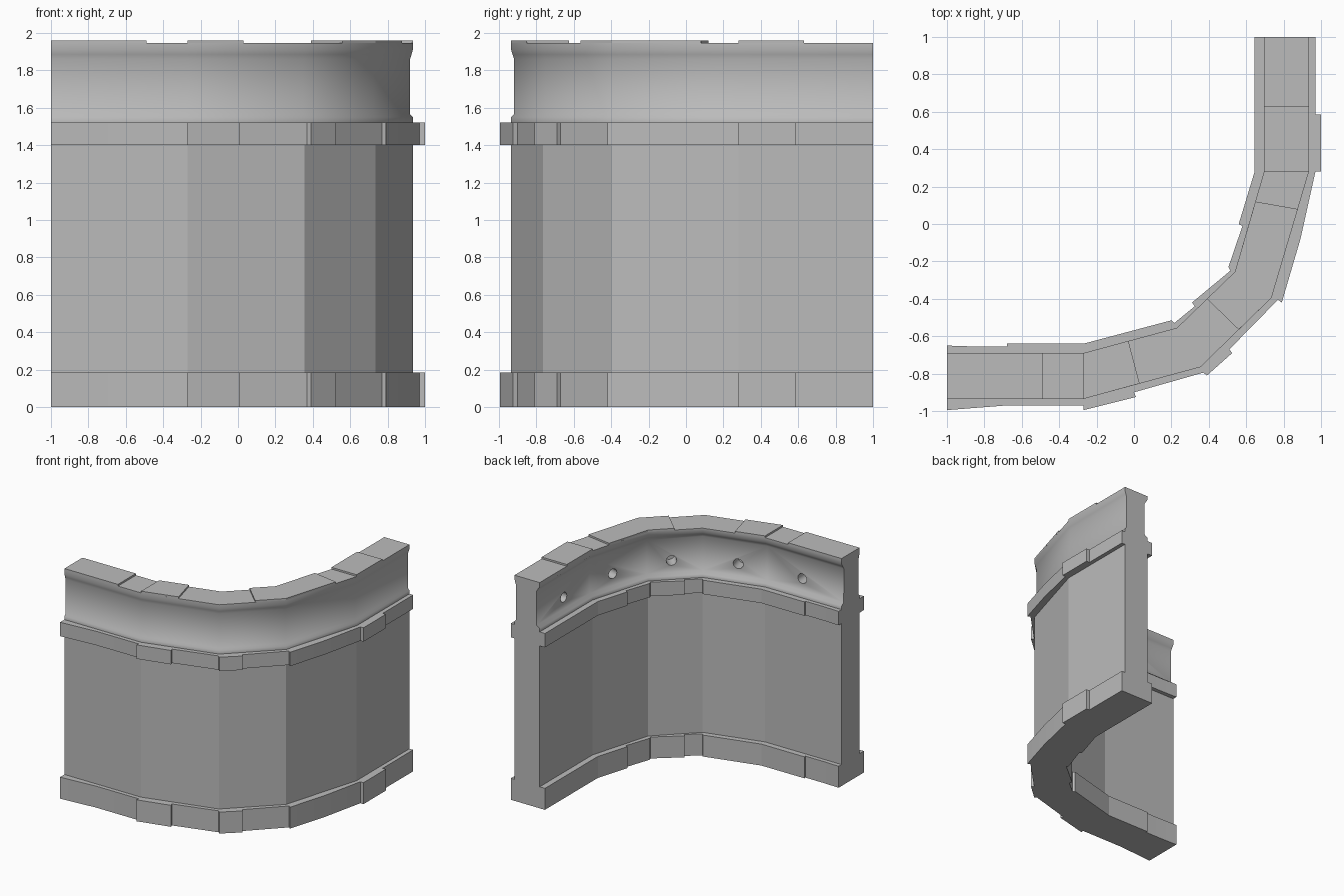
import bpy, bmesh, math
from mathutils import Vector

cube = bpy.data.objects.get("Cube")
if cube:
    bpy.data.objects.remove(cube, do_unlink=True)

stone = bpy.data.materials.new("plain_grey")
GREY = (0.5, 0.5, 0.5, 1)
stone.use_nodes = True
stone.diffuse_color = GREY
stone.node_tree.nodes["Principled BSDF"].inputs["Base Color"].default_value = GREY

# Plan of the wall: matching outer and inner stations
OUTER = [(-1, -.935), (-.27, -.935), (.355, -.765), (.735, -.395), (.935, .28), (.935, 1)]
INNER = [(-1, -.69), (-.27, -.69), (.23, -.555), (.54, -.255), (.695, .28), (.695, 1)]


def finish(name, bm, angle=None):
    bmesh.ops.recalc_face_normals(bm, faces=bm.faces)
    mesh = bpy.data.meshes.new(name)
    bm.to_mesh(mesh)
    bm.free()
    mesh.materials.append(stone)
    obj = bpy.data.objects.new(name, mesh)
    bpy.context.collection.objects.link(obj)
    if angle:
        smooth(obj, angle)
    return obj


def smooth(obj, angle):
    bpy.ops.object.select_all(action='DESELECT')
    obj.select_set(True)
    bpy.context.view_layer.objects.active = obj
    bpy.ops.object.shade_smooth_by_angle(angle=math.radians(angle))


def slab(name, outline, z0, z1, angle=None):
    """Extrude a plan outline from z0 to z1."""
    bm = bmesh.new()
    face = bm.faces.new([bm.verts.new((x, y, z0)) for x, y in outline])
    top = bmesh.ops.extrude_face_region(bm, geom=[face])["geom"]
    for v in top:
        if isinstance(v, bmesh.types.BMVert):
            v.co.z = z1
    return finish(name, bm, angle)


def sweep(name, section):
    """Loft a section of (share of the thickness, height) along the wall."""
    bm = bmesh.new()
    rings = []
    for o, i in zip(OUTER, INNER):
        a, b = Vector(o), Vector(i)
        rings.append([bm.verts.new((*a.lerp(b, t), z)) for t, z in section])
    n = len(section)
    for r, s in zip(rings, rings[1:]):
        for k in range(n):
            bm.faces.new((r[k], r[(k + 1) % n], s[(k + 1) % n], s[k]))
    bm.faces.new(rings[0])
    bm.faces.new(rings[-1])
    return finish(name, bm)


# Plain lower wall
slab("lower_wall", OUTER + INNER[::-1], .185, 1.4)

# Two projecting bands of uneven stones
BAND = [(-1, -.995), (-.68, -.97), (-.27, -.97), (-.27, -.995), (.01, -.925), (0, -.9),
        (.37, -.795), (.39, -.81), (.525, -.69), (.51, -.67), (.77, -.405), (.79, -.42),
        (.89, -.08), (.97, .28), (1, .28), (1, .585), (.97, .585), (.97, 1),
        (.645, 1), (.645, .28), (.56, 0), (.58, -.01), (.505, -.23), (.515, -.25),
        (.31, -.42), (.325, -.44), (.215, -.53), (.2, -.515), (-.27, -.64),
        (-.68, -.64), (-.68, -.655), (-.85, -.655), (-1, -.65)]
slab("base_band", BAND, 0, .185, 12)
slab("upper_band", BAND, 1.4, 1.52, 12)

# Parapet with a shallow cove on both sides
COVE = [(0, 1.52), (0, 1.55), (.06, 1.565), (.065, 1.86), (.03, 1.885), (0, 1.91), (0, 1.945)]
INSIDE = [(1, 1.945), (1, 1.91), (.93, 1.885), (.87, 1.86), (.88, 1.57), (1, 1.55), (1, 1.52)]
parapet = sweep("parapet", COVE + INSIDE)

# Round sockets in the inner cove
SOCKETS = [(.695, .63, 4), (.633, .064, 3), (.404, -.387, 2), (-.045, -.63, 1), (-.604, -.69, 0)]
bm = bmesh.new()
for x, y, k in SOCKETS:
    along = Vector(INNER[k + 1]) - Vector(INNER[k])
    outward = Vector((along.y, -along.x, 0)).normalized()
    place = outward.to_track_quat('Z', 'Y').to_matrix().to_4x4()
    place.translation = Vector((x, y, 1.67)) + outward * .04
    bmesh.ops.create_cone(bm, cap_ends=True, segments=12, radius1=.042, radius2=.042,
                          depth=.2, matrix=place)
cutter = finish("socket_cutter", bm)
cutter.hide_render = True
cut = parapet.modifiers.new("sockets", 'BOOLEAN')
cut.operation = 'DIFFERENCE'
cut.solver = 'EXACT'
cut.object = cutter
bpy.context.view_layer.objects.active = parapet
bpy.ops.object.modifier_apply(modifier=cut.name)
bpy.data.objects.remove(cutter, do_unlink=True)
smooth(parapet, 62)

# Raised coping stones
COPING = [
    [(-1, -.935), (-.49, -.935), (-.49, -.69), (-1, -.69)],
    [OUTER[1], (.03, -.853), (-.03, -.625), INNER[1]],
    [(.56, -.565), OUTER[3], (.876, .08), (.649, .12), INNER[3], (.39, -.4)],
    [OUTER[4], (.935, .63), (.695, .63), INNER[4]],
]
for n, outline in enumerate(COPING, 1):
    slab(f"coping_stone_{n}", outline, 1.945, 1.96)
